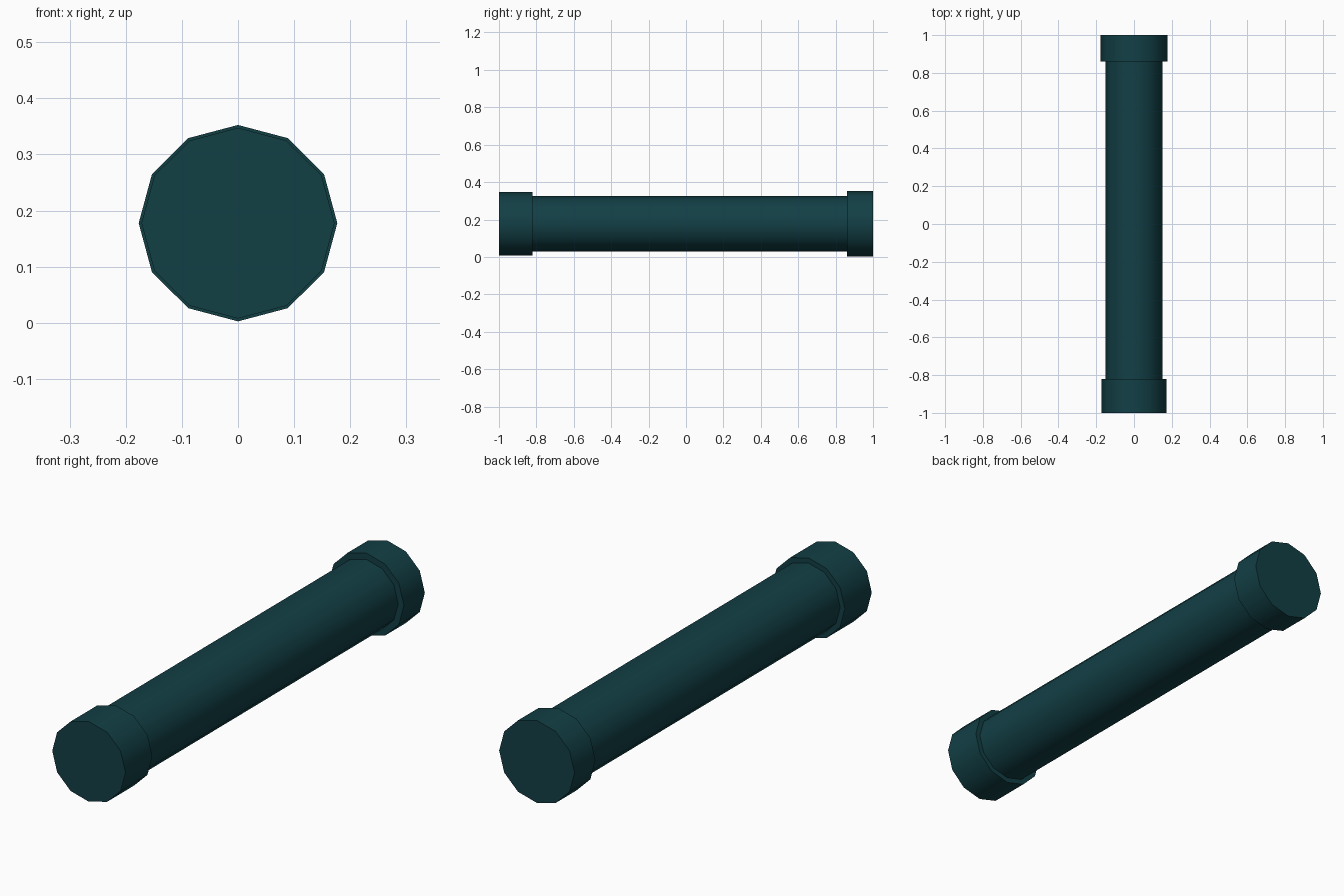
import bpy
import math

if "Cube" in bpy.data.objects:
    bpy.data.objects.remove(bpy.data.objects["Cube"])

SIDES = 12
CENTRE_Z = 0.1775

teal = bpy.data.materials.new("dark_teal")
teal.diffuse_color = (0.006, 0.05, 0.06, 1)
teal.use_nodes = True
teal.node_tree.nodes["Principled BSDF"].inputs["Base Color"].default_value = teal.diffuse_color


def rod(name, radius_x, radius_z, y0, y1):
    """Twelve-sided prism along y with corners at top, bottom and both sides."""
    bpy.ops.mesh.primitive_cylinder_add(
        vertices=SIDES, radius=1, depth=y1 - y0,
        location=(0, (y0 + y1) / 2, CENTRE_Z), rotation=(math.pi / 2, 0, 0))
    obj = bpy.context.object
    obj.name = name
    obj.scale = (radius_x, radius_z, 1)
    bpy.ops.object.transform_apply(location=False, rotation=True, scale=True)
    bpy.ops.object.shade_smooth_by_angle(angle=math.radians(40))
    obj.data.materials.append(teal)
    return obj


# Long tube, running inside both collars
rod("tube", 0.15, 0.148, -0.98, 0.98)

# End collars: the front one is longer and slightly slimmer
rod("front_collar", 0.172, 0.17, -1.0, -0.82)
rod("back_collar", 0.177, 0.175, 0.86, 1.0)
